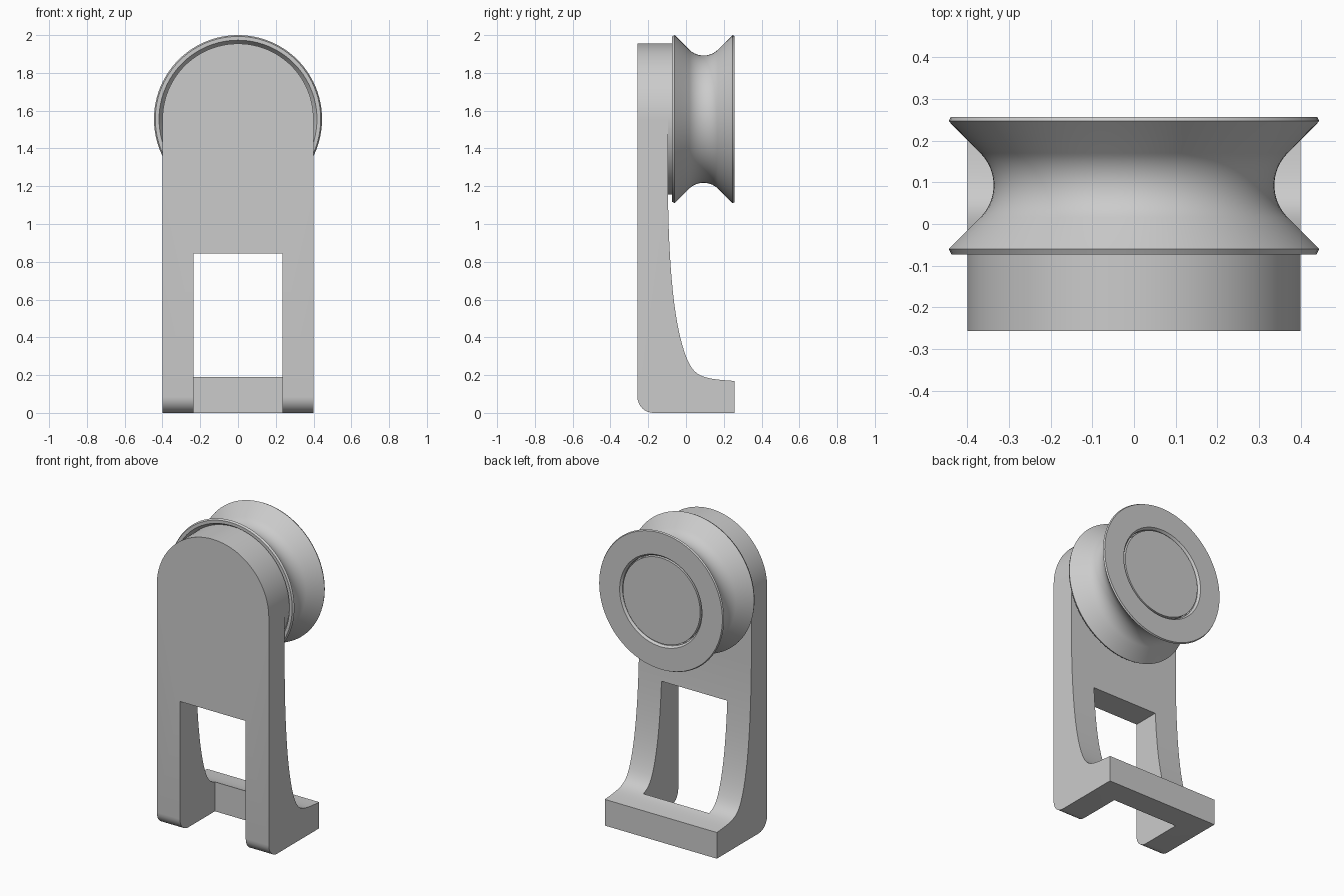
import bpy, bmesh
from math import sin, cos, pi, radians
from mathutils import Matrix, Vector
from mathutils.geometry import interpolate_bezier

cube = bpy.data.objects.get("Cube")
if cube:
    bpy.data.objects.remove(cube, do_unlink=True)

grey = bpy.data.materials.new("plain grey")
grey.use_nodes = True
colour = (0.6, 0.6, 0.6, 1)
grey.diffuse_color = colour
grey.node_tree.nodes["Principled BSDF"].inputs["Base Color"].default_value = colour

AXIS_Z = 1.555   # height of the wheel axis
HALF = 0.4       # half width of the bracket


def finish(name, bm):
    bmesh.ops.recalc_face_normals(bm, faces=bm.faces)
    mesh = bpy.data.meshes.new(name)
    bm.to_mesh(mesh)
    bm.free()
    mesh.materials.append(grey)
    ob = bpy.data.objects.new(name, mesh)
    bpy.context.collection.objects.link(ob)
    return ob


def prism(name, points, sweep):
    """Extrude a closed 3D outline along a vector."""
    bm = bmesh.new()
    face = bm.faces.new([bm.verts.new(p) for p in points])
    out = bmesh.ops.extrude_face_region(bm, geom=[face])
    moved = [v for v in out["geom"] if isinstance(v, bmesh.types.BMVert)]
    bmesh.ops.translate(bm, verts=moved, vec=sweep)
    return finish(name, bm)


def lathe(name, profile, steps=96):
    """Revolve (radius, y) points around the wheel axis."""
    bm = bmesh.new()
    verts = [bm.verts.new((r, y, AXIS_Z)) for r, y in profile]
    edges = [bm.edges.new(pair) for pair in zip(verts, verts[1:])]
    bmesh.ops.spin(bm, geom=verts + edges, cent=(0, 0, AXIS_Z), axis=(0, 1, 0),
                   angle=2 * pi, steps=steps)
    bmesh.ops.remove_doubles(bm, verts=bm.verts, dist=0.0002)
    return finish(name, bm)


def smooth(ob):
    bpy.ops.object.select_all(action='DESELECT')
    ob.select_set(True)
    bpy.context.view_layer.objects.active = ob
    bpy.ops.object.shade_smooth_by_angle(angle=radians(30))


def cut(ob, cutter, operation):
    mod = ob.modifiers.new(operation.lower(), 'BOOLEAN')
    mod.operation, mod.object, mod.solver = operation, cutter, 'EXACT'
    bpy.context.view_layer.objects.active = ob
    bpy.ops.object.modifier_apply(modifier=mod.name)
    bpy.data.objects.remove(cutter, do_unlink=True)


# Bracket: side profile with rounded heel and sweeping foot
R = 0.085
heel = [(-0.257 + R - R * sin(a), R - R * cos(a))
        for a in (i * pi / 16 for i in range(9))]
upper = interpolate_bezier(Vector((-0.095, 1.13)), Vector((-0.09, 0.75)),
                           Vector((-0.06, 0.43)), Vector((0.01, 0.275)), 14)
lower = interpolate_bezier(Vector((0.01, 0.275)), Vector((0.05, 0.19)),
                           Vector((0.09, 0.18)), Vector((0.257, 0.169)), 12)
side = [(-0.095, 2.1)] + [tuple(p) for p in upper + lower[1:]]
side += [(0.257, 0)] + heel + [(-0.257, 2.1)]
bracket = prism("bracket", [(-0.5, y, z) for y, z in side], (1, 0, 0))

# Rounded top and straight sides of the bracket
arch = [(HALF * cos(a), AXIS_Z + HALF * sin(a))
        for a in (i * pi / 48 for i in range(49))]
arch += [(-HALF, -0.1), (HALF, -0.1)]
cut(bracket, prism("arch_cutter", [(x, -1, z) for x, z in arch], (0, 2, 0)), 'INTERSECT')

# Opening between the legs, leaving the foot bar
W = 0.235
gap = [(-W, -1, -1), (W, -1, -1), (W, -1, 0.845), (-W, -1, 0.845)]
cut(bracket, prism("leg_gap_cutter", gap, (0, 1.1, 0)), 'DIFFERENCE')

# Boss joining the bracket to the wheel
boss = lathe("wheel_boss", [(0, -0.095), (HALF, -0.095), (HALF, -0.04), (0, -0.04)])

# Wheel with a V groove that has a round bottom
MID, NECK, ARC = 0.093, 0.337, 0.109
groove = [(NECK + ARC - ARC * cos(a), MID + ARC * sin(a))
          for a in (radians(d) for d in range(-45, 46, 5))]
wheel = lathe("grooved_wheel",
              [(0, -0.045), (HALF, -0.045), (0.418, -0.073), (0.438, -0.073),
               (0.445, -0.06)] + groove +
              [(0.445, 0.247), (0.44, 0.257), (0.294, 0.257), (0.283, 0.243),
               (0.283, 0.21), (0, 0.21)])

# Axle end set in the back of the wheel
axle = lathe("axle_end", [(0, 0.2), (0.276, 0.2), (0.276, 0.25), (0, 0.25)])

for part in (bracket, boss, wheel, axle):
    smooth(part)
